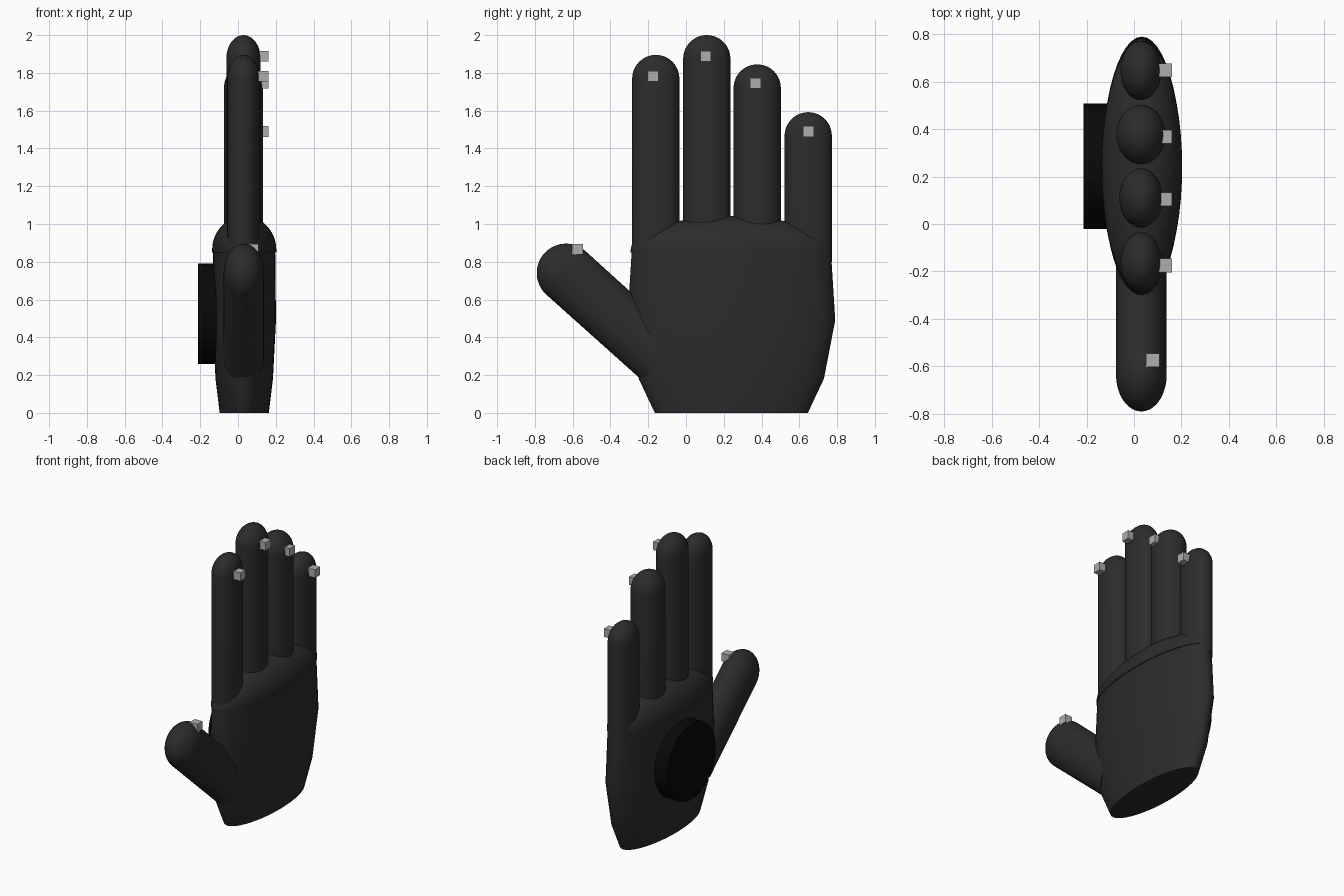
import bpy, bmesh, math
from mathutils import Matrix

cube = bpy.data.objects.get("Cube")
if cube:
    bpy.data.objects.remove(cube, do_unlink=True)


def make_material(name, value):
    mat = bpy.data.materials.new(name)
    mat.use_nodes = True
    colour = (value, value, value, 1)
    mat.diffuse_color = colour
    mat.node_tree.nodes["Principled BSDF"].inputs["Base Color"].default_value = colour
    return mat


glove = make_material("charcoal", 0.025)
black = make_material("black", 0.0025)
grey = make_material("light_grey", 0.42)


def finish(bm, name, mat, matrix, smooth=True):
    bmesh.ops.remove_doubles(bm, verts=bm.verts, dist=1e-5)
    bmesh.ops.recalc_face_normals(bm, faces=bm.faces)
    mesh = bpy.data.meshes.new(name)
    bm.to_mesh(mesh)
    bm.free()
    mesh.materials.append(mat)
    obj = bpy.data.objects.new(name, mesh)
    bpy.context.collection.objects.link(obj)
    obj.matrix_world = matrix
    if smooth:
        bpy.ops.object.select_all(action="DESELECT")
        obj.select_set(True)
        bpy.context.view_layer.objects.active = obj
        bpy.ops.object.shade_smooth_by_angle(angle=math.radians(35))
    return obj


def loft(name, rings, matrix, mat=glove, sides=48):
    """Skin elliptical rings given as (z, half width x, half width y)."""
    bm = bmesh.new()
    loops = []
    for z, rx, ry in rings:
        angles = [math.tau * i / sides for i in range(sides)]
        loops.append([bm.verts.new((rx * math.cos(a), ry * math.sin(a), z)) for a in angles])
    for low, high in zip(loops, loops[1:]):
        for i in range(sides):
            j = (i + 1) % sides
            bm.faces.new((low[i], low[j], high[j], high[i]))
    bm.faces.new(loops[0][::-1])
    if rings[-1][1] > 0:
        bm.faces.new(loops[-1])
    return finish(bm, name, mat, matrix)


def dome(z, rx, ry, height, steps=12):
    angles = [math.pi / 2 * i / steps for i in range(steps)]
    rings = [(z + height * math.sin(a), rx * math.cos(a), ry * math.cos(a)) for a in angles]
    return rings + [(z + height, 0, 0)]


# Palm and rounded knuckle cap
palm_place = Matrix.Translation((0.033, 0.24, 0))
loft("palm", [(0, 0.13, 0.405), (0.18, 0.152, 0.49), (0.49, 0.168, 0.55),
              (0.86, 0.164, 0.527)], palm_place)
loft("knuckle_cap", [(0.85, 0.17, 0.533)] + dome(0.862, 0.17, 0.533, 0.18), palm_place)

# Fingers: name, y, tip height, half thickness
fingers = [("index", -0.16, 1.895, 0.086), ("middle", 0.11, 2.0, 0.091),
           ("ring", 0.377, 1.845, 0.103), ("little", 0.647, 1.592, 0.086)]
radius = 0.125
for name, y, tip, rx in fingers:
    rings = [(0.8, rx, radius)] + dome(tip - radius, rx, radius, radius)
    loft(name + "_finger", rings, Matrix.Translation((0.029, y, 0)))

# Thumb, leaning out to the front
thumb_place = Matrix.Translation((0.031, -0.13, 0.286)) @ Matrix.Rotation(math.radians(48), 4, "X")
loft("thumb", [(0, 0.107, 0.153)] + dome(0.68, 0.107, 0.155, 0.155), thumb_place)

# Round plate on the back of the hand
plate_place = Matrix.Translation((-0.05, 0.243, 0.525)) @ Matrix.Rotation(-math.pi / 2, 4, "Y")
loft("back_plate", [(0, 0.265, 0.265), (0.163, 0.265, 0.265)], plate_place, black)

# Small fingertip sensor blocks
blocks = [("index", 0.132, -0.175, 1.782), ("middle", 0.132, 0.105, 1.888),
          ("ring", 0.132, 0.368, 1.745), ("little", 0.132, 0.648, 1.49),
          ("thumb", 0.08, -0.575, 0.866)]
for name, x, y, z in blocks:
    bm = bmesh.new()
    bmesh.ops.create_cube(bm, size=0.057)
    finish(bm, name + "_sensor", grey, Matrix.Translation((x, y, z)), smooth=False)
